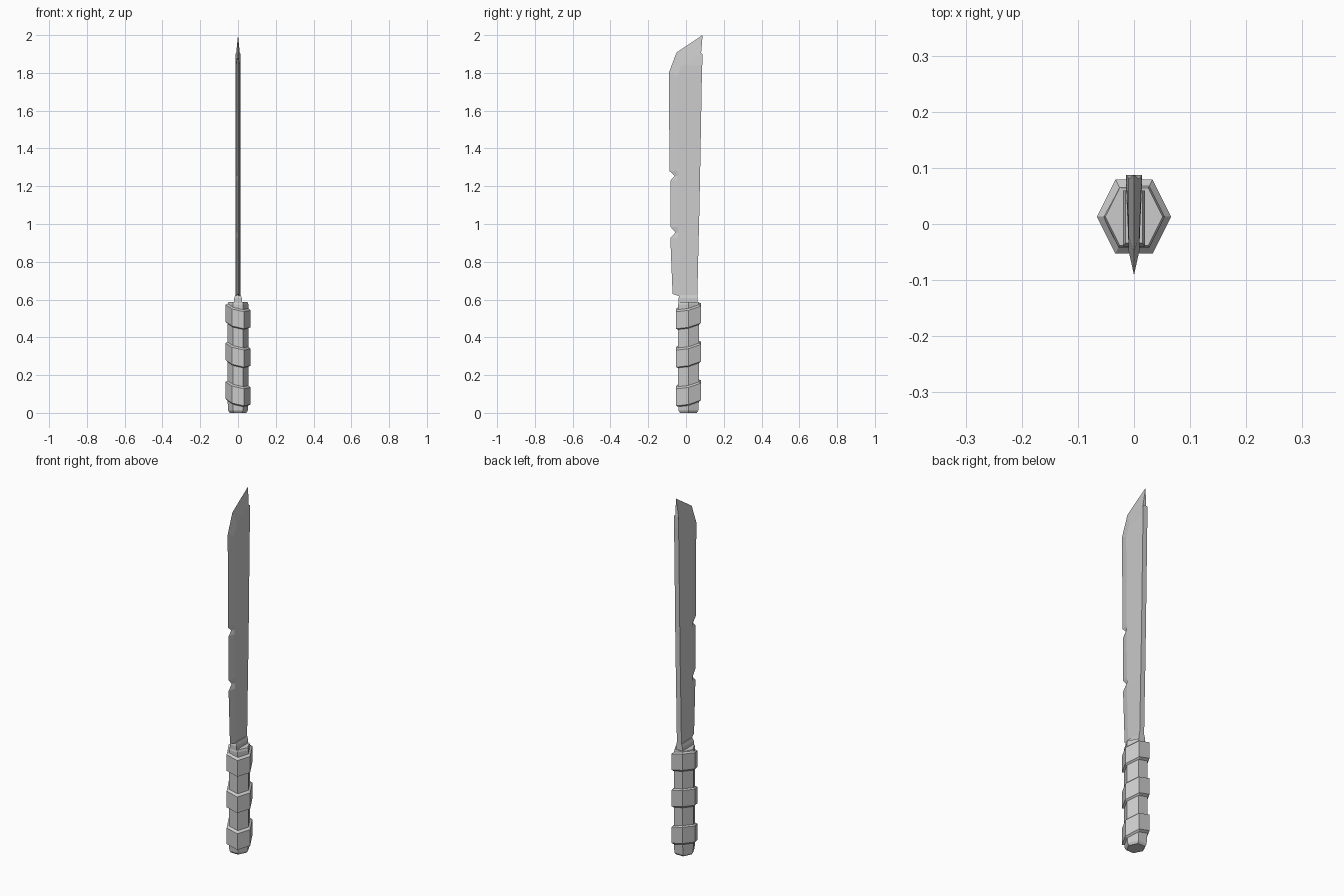
import bpy, math

CY = 0.013  # grip axis offset in y


def make(name, verts, faces):
    me = bpy.data.meshes.new(name)
    me.from_pydata(verts, [], faces)
    me.update()
    ob = bpy.data.objects.new(name, me)
    bpy.context.collection.objects.link(ob)
    return ob


def loft(name, loops):
    n = len(loops[0])
    verts = [v for l in loops for v in l]
    faces = [(k * n + i, k * n + (i + 1) % n, (k + 1) * n + (i + 1) % n, (k + 1) * n + i)
             for k in range(len(loops) - 1) for i in range(n)]
    faces += [tuple(reversed(range(n))), tuple(range((len(loops) - 1) * n, len(loops) * n))]
    return make(name, verts, faces)


def hexagon(r, z, tilt=0.0):
    # flat sides face front and back; tilt slopes the loop down to front right
    pts = [(r, 0), (r / 2, r), (-r / 2, r), (-r, 0), (-r / 2, -r), (r / 2, -r)]
    return [(x, y + CY, z + tilt * (y - x)) for x, y in pts]


# grip core with chamfered ends
loft("grip", [hexagon(0.044, 0), hexagon(0.052, 0.012), hexagon(0.055, 0.06),
              hexagon(0.055, 0.575), hexagon(0.051, 0.587)])

# three slanted grip wraps
for i, z in enumerate((0.105, 0.31, 0.513)):
    loft(f"grip_wrap_{i + 1}", [hexagon(r, z + dz, 0.23) for r, dz in
                                ((0.052, -0.055), (0.066, -0.045), (0.066, 0.045), (0.052, 0.055))])

# collar between grip and blade
loft("collar", [[(sx * w, y, z) for sx, y in ((-1, y0), (1, y0), (1, 0.06), (-1, 0.06))]
                for w, y0, z in ((0.02, -0.04, 0.58), (0.02, -0.04, 0.607), (0.015, -0.034, 0.625))])

# blade stations: cutting edge (y, z), bevel start (y, z), spine (y, z)
stations = [
    ((-0.071, 0.63), (-0.034, 0.617), (0.060, 0.615)),
    ((-0.083, 0.925), (-0.042, 0.925), (0.067, 0.925)),
    ((-0.056, 0.955), (-0.042, 0.955), (0.068, 0.955)),
    ((-0.082, 0.985), (-0.042, 0.985), (0.069, 0.985)),
    ((-0.082, 1.23), (-0.045, 1.23), (0.074, 1.23)),
    ((-0.060, 1.255), (-0.045, 1.255), (0.075, 1.255)),
    ((-0.087, 1.28), (-0.045, 1.28), (0.075, 1.28)),
    ((-0.091, 1.80), (-0.048, 1.78), (0.084, 1.78)),
    ((-0.050, 1.908), (-0.022, 1.84), (0.086, 1.84)),
    ((0.088, 2.0), (0.080, 1.905), (0.087, 1.90)),
]
loft("blade", [[(0, *e), (0.0095, *b), (0.014, *s), (-0.014, *s), (-0.0095, *b)]
               for e, b, s in stations])
